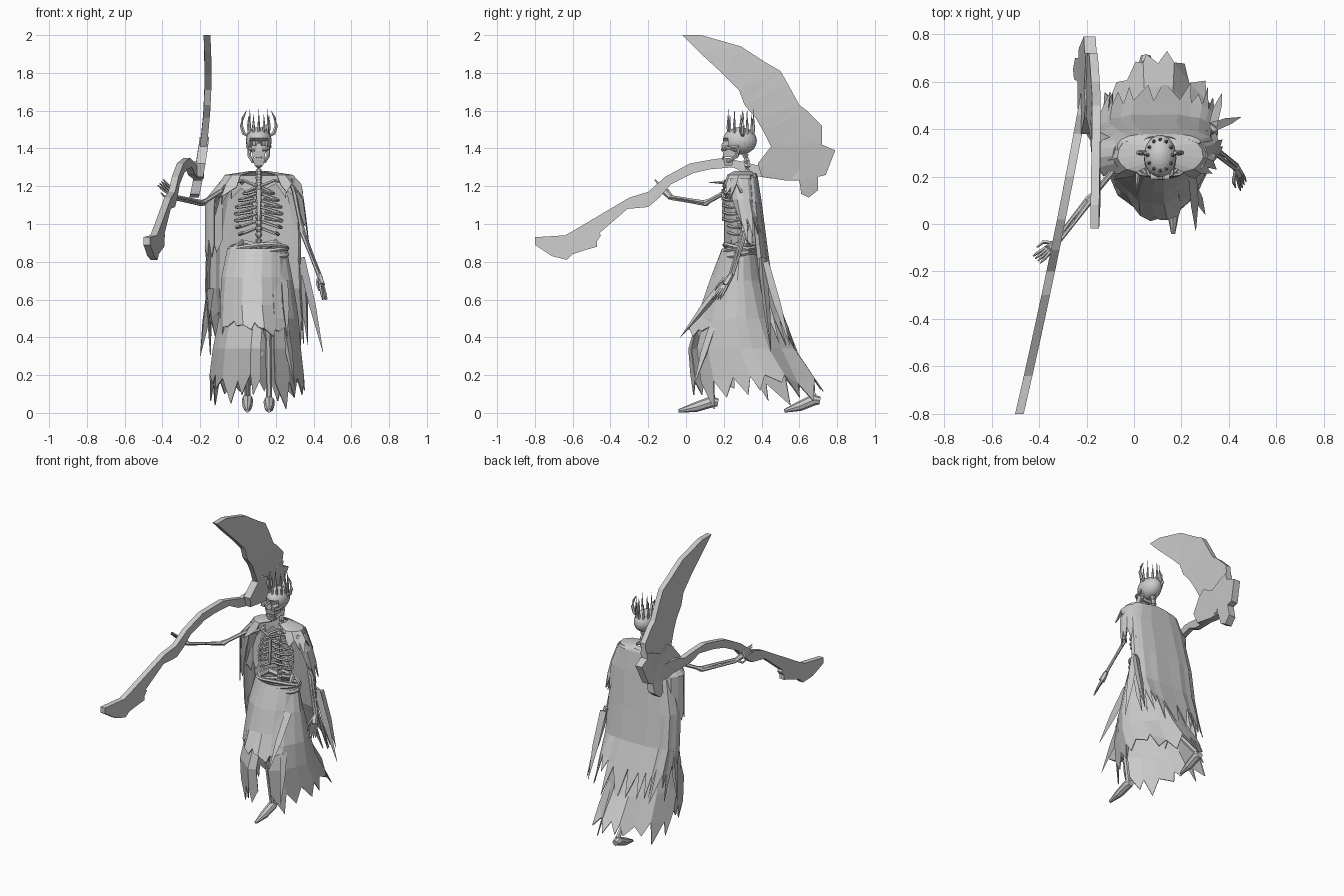
import bpy, bmesh, math, random
from mathutils import Vector

random.seed(4)
cube = bpy.data.objects.get("Cube")
if cube:
    bpy.data.objects.remove(cube, do_unlink=True)

grey = bpy.data.materials.new("plain_grey")
grey.use_nodes = True
grey.diffuse_color = (0.6, 0.6, 0.6, 1)
grey.node_tree.nodes["Principled BSDF"].inputs["Base Color"].default_value = (0.6, 0.6, 0.6, 1)


def P(*c):
    """Point given in hundredths of a unit."""
    return Vector(c) / 100


def finish(name, bm, recalc=True):
    if recalc:
        bmesh.ops.recalc_face_normals(bm, faces=bm.faces)
    mesh = bpy.data.meshes.new(name)
    bm.to_mesh(mesh)
    bm.free()
    mesh.materials.append(grey)
    obj = bpy.data.objects.new(name, mesh)
    bpy.context.collection.objects.link(obj)
    return obj


def tube(name, pts, radii, sides=6):
    """Closed tube along a path; radii in hundredths."""
    bm = bmesh.new()
    rings = []
    for i, p in enumerate(pts):
        d = pts[min(i + 1, len(pts) - 1)] - pts[max(i - 1, 0)]
        q = d.to_track_quat('Z', 'Y')
        r = (radii[i] if isinstance(radii, (list, tuple)) else radii) / 100
        angles = [math.tau * k / sides for k in range(sides)]
        rings.append([bm.verts.new(p + q @ Vector((r * math.cos(a), r * math.sin(a), 0))) for a in angles])
    for a, b in zip(rings, rings[1:]):
        for k in range(sides):
            n = (k + 1) % sides
            bm.faces.new((a[k], a[n], b[n], b[k]))
    bm.faces.new(rings[0][::-1])
    bm.faces.new(rings[-1])
    return finish(name, bm)


def plate(name, outline, x_of, thick):
    """Thick plate from a side outline (y, z), bent sideways by x_of."""
    bm = bmesh.new()
    face = bm.faces.new([bm.verts.new((0, y / 100, z / 100)) for y, z in outline])
    ext = bmesh.ops.extrude_face_region(bm, geom=[face])
    moved = [g for g in ext["geom"] if isinstance(g, bmesh.types.BMVert)]
    bmesh.ops.translate(bm, verts=moved, vec=(thick, 0, 0))
    bmesh.ops.triangulate(bm, faces=bm.faces)
    for v in bm.verts:
        v.co.x += x_of(v.co.y, v.co.z) - thick / 2
    return finish(name, bm)


def block(name, centre, size, taper=1.0):
    """Box narrowed towards its lower end."""
    bm = bmesh.new()
    bmesh.ops.create_cube(bm, size=1)
    for v in bm.verts:
        k = taper if v.co.z < 0 else 1
        v.co = centre + Vector((v.co.x * size.x * k, v.co.y * size.y * k, v.co.z * size.z))
    return finish(name, bm)


def cloth(name, rings, start, end, cols, fold, tips, power=1.0):
    """Draped sheet through elliptical rings (z, cx, cy, rx, ry) with a torn hem."""
    bm = bmesh.new()
    wave = [1 + fold * (random.uniform(0.4, 1) if j % 2 else -random.random()) for j in range(cols + 1)]
    grid = []
    for i, (z, cx, cy, rx, ry) in enumerate(rings):
        row = []
        for j in range(cols + 1):
            a = math.radians(start + (end - start) * j / cols)
            c, s = (math.copysign(abs(f) ** power, f) for f in (math.cos(a), math.sin(a)))
            w = 1 + (wave[j] - 1) * i / (len(rings) - 1)
            drop = random.uniform(-3, 3) if i == len(rings) - 1 else 0
            row.append(bm.verts.new(P(cx + rx * c * w, cy + ry * s * w, z + drop)))
        grid.append(row)
    for a, b in zip(grid, grid[1:]):
        for j in range(cols):
            bm.faces.new((a[j], b[j], b[j + 1], a[j + 1]))
    for j in range(cols):
        u, v = grid[-1][j], grid[-1][j + 1]
        fall = (u.co - grid[-2][j].co).normalized()
        side = random.uniform(0.2, 0.8)
        tip = u.co.lerp(v.co, side) + fall * random.uniform(*tips) / 100
        tip.z = max(tip.z, 0.02)
        bm.faces.new((u, bm.verts.new(tip), v))
    obj = finish(name, bm, False)
    mod = obj.modifiers.new("thickness", 'SOLIDIFY')
    mod.thickness = 0.006
    return obj


# Scythe: gnarled handle, crescent blade and knotted head
def handle_x(y, z):
    return -0.31 + 0.2 * y - 0.02 * y * y


def blade_x(y, z):
    return -0.158 - 0.17 * (1.8 - z) ** 2


plate("scythe_handle", [
    (-80, 93), (-64, 94), (-57, 98), (-30, 114), (-20, 117), (-11, 125), (2, 132), (13, 134), (20, 135),
    (30, 133), (38, 131), (46, 133), (60, 132), (60, 124), (46, 124), (33, 126), (25, 130), (13, 129),
    (4, 127), (-8, 121), (-14, 114), (-20, 109), (-31, 108), (-46, 95), (-45, 94), (-47, 91), (-47, 88),
    (-54, 86), (-60, 84), (-63, 81), (-71, 83), (-80, 89)], handle_x, 0.036)
plate("scythe_blade", [
    (-2, 200), (8, 200), (29, 194), (43, 185), (50, 181), (54, 174), (60, 163), (64, 160), (72, 152),
    (72, 142), (70, 128), (50, 126), (41, 130), (45, 141), (41, 149), (37, 156), (31, 163), (28, 171),
    (20, 179), (7, 191)], blade_x, 0.036)
plate("scythe_head", [
    (72, 146), (72, 142), (79, 139), (74, 126), (70, 125), (70, 118), (65, 114), (61, 116), (60, 123),
    (53, 123), (40, 125), (38, 132), (45, 141), (50, 144), (57, 140), (66, 144)], blade_x, 0.05)

# Skull with sunken eye sockets
bm = bmesh.new()
bmesh.ops.create_uvsphere(bm, u_segments=24, v_segments=16, radius=1)
for v in bm.verts:
    v.co = P(11, 28.5, 144) + Vector((v.co.x * 0.068, v.co.y * 0.09, v.co.z * 0.073))
    for x in (8.2, 13.8):
        gap = (Vector((v.co.x, v.co.z)) - Vector((x / 100, 1.425))).length
        if v.co.y < 0.27 and gap < 0.019:
            v.co.y += 0.04
finish("skull", bm)
block("upper_jaw", P(11, 23, 138.5), P(8, 8, 6), 0.8)
block("nose_bridge", P(11, 20, 141), P(2, 2, 4), 1.4)
block("lower_jaw", P(11, 22.5, 133), P(7, 6, 4), 0.65)
for s in (-1, 1):
    tube("cheekbone", [P(11 + s * 2, 19.5, 139), P(11 + s * 5, 21, 140), P(11 + s * 6, 28, 141)], 0.9)
    tube("jaw_hinge", [P(11 + s * 3, 22, 133), P(11 + s * 5, 27, 136), P(11 + s * 5, 28, 141)], 1)
    tube("crown_horn", [P(11 + s * x, 30, z) for x, z in ((6, 147), (8, 148), (9.2, 152), (8.5, 156), (6.5, 160))],
         [1, 1.1, 1, 0.8, 0.1])
    for k in range(3):
        block("tooth", P(11 + s * (0.6 + k * 1.1), 19.6 + k * 0.3, 135), P(0.8, 0.8, 2), 0.8)

# Crown of thin spikes
for k in range(12):
    a = math.tau * k / 12
    c, s = math.cos(a), math.sin(a)
    top = 161 if k % 2 else 158
    tube("crown_spike", [P(11 + 5 * c, 29 + 6.5 * s, 147), P(11 + 5.6 * c, 29 + 6.8 * s, 152),
                         P(11 + 5.4 * c, 29 + 6.6 * s, top)], [0.9, 0.7, 0.1], 5)

# Spine with bumps for vertebrae
spine = []
for k in range(37):
    t = k / 36
    spine.append(P(11, 31 + 2 * math.sin(t * 9) - 3 * t, 138 - 54 * t))
tube("spine", spine, [1.9 if k % 2 else 1.3 for k in range(37)])

# Rib cage, collarbones, breastbone and hips
for s in (-1, 1):
    for k in range(7):
        z = 120 - 3.6 * k
        wide = (8, 10.5, 12, 12.5, 12.5, 12, 10.5)[k]
        reach = 165 if k < 5 else 125
        path = []
        for t in range(9):
            a = math.radians(90 - reach * t / 8)
            path.append(P(11 + s * wide * math.cos(a), 26 + 6.5 * math.sin(a), z - 4 * math.sin(t / 8 * 2.4)))
        tube("rib", path, 0.8, 5)
    tube("collarbone", [P(11 + s, 20, 120), P(11 + s * 8, 21, 123), P(11 + s * 16, 27, 122)], [0.9, 0.8, 1.2])
    tube("hip_bone", [P(11, 33, 88), P(11 + s * 9, 31, 90), P(11 + s * 12, 25, 88), P(11 + s * 5, 21, 83)], [2, 2, 1.6, 1.5])
block("breastbone", P(11, 19.5, 110), P(2.6, 1.4, 17), 0.5)

# Twisted waist wraps
for k in range(3):
    path = [P(11 + 15 * math.cos(a), 29 + 8.5 * math.sin(a), 84 + 2 * k + 1.2 * math.sin(a * 2 + k * 2))
            for a in (math.tau * t / 16 for t in range(17))]
    tube("waist_wrap", path, 1.3)

# Skirt, front panels and cape
cloth("skirt", [(86, 11, 29, 15, 9), (70, 11, 28, 18, 14), (50, 11, 28, 21, 22), (34, 10, 30, 23, 28.5),
                (18, 10, 36, 24.5, 33)], -62, 278, 18, 0.05, (4, 18), 1.2)
cloth("front_panel", [(87, 10, 29, 16, 10), (72, 9, 28, 18, 15), (57, 9, 28, 19, 20), (46, 10, 28, 20, 26)],
      190, 340, 8, 0.05, (1, 9), 1.15)
cloth("cape", [(127, 11, 31, 8, 6), (125, 11, 31, 18, 7), (112, 11, 31, 23, 9), (88, 9, 32, 25.5, 11),
               (66, 9, 34, 26, 12), (52, 10, 36, 26, 16)], 18, 188, 14, 0.04, (8, 24), 0.65)
cloth("shoulder_mantle", [(128, 11, 30, 5, 5), (126, 11, 29, 18, 8), (119, 11, 28, 22, 9)],
      -62, 242, 16, 0.03, (2, 9), 0.8)
cloth("left_sleeve", [(124, 22, 29, 9, 8), (113, 24, 30, 11, 8), (104, 25, 32, 11.5, 7)],
      -45, 75, 5, 0.05, (4, 13))
cloth("right_drape", [(123, 0, 29, 9, 8), (113, -4, 28, 13, 10), (90, -4, 28, 13, 10)],
      110, 230, 5, 0.05, (5, 14))
for start, end in ((P(33, 40, 82), P(45, 45, 32)), (P(34, 42, 80), P(37, 55, 36)),
                   (P(-15, 36, 66), P(-20, 38, 30)), (P(24, 21, 70), P(26, -3, 40)), (P(24, 16, 50), P(30, 4, 14))):
    tube("cloth_strip", [start, start.lerp(end, 0.5), end], [2.4, 2.2, 0.1], 3)
tube("collar_spike", [P(2, 25, 122), P(1, 12, 122)], [1.5, 0.1], 4)


# Arms and hands
def arm(name, shoulder, elbow, wrist, fingertip, spread):
    tube(name + "_upper_arm", [shoulder, shoulder.lerp(elbow, 0.15), shoulder.lerp(elbow, 0.85), elbow], [2, 1.3, 1.2, 1.9])
    for k in (-1, 1):
        off = spread * k * 0.5
        tube(name + "_forearm", [elbow + off, elbow.lerp(wrist, 0.5) + off * 1.4, wrist + off], [1.2, 0.8, 1])
    palm = wrist.lerp(fingertip, 0.4)
    tube(name + "_palm", [wrist, palm], [1.5, 2])
    for k in range(4):
        off = spread * (k - 1.5)
        tube(name + "_finger", [palm + off * 0.7, palm.lerp(fingertip, 0.6) + off, fingertip + off * 1.1], [0.8, 0.7, 0.3], 5)
    tube(name + "_thumb", [wrist, wrist.lerp(palm, 0.8) - spread * 3, palm.lerp(fingertip, 0.4) - spread * 3], [0.9, 0.8, 0.3], 5)


arm("left", P(29, 29, 121), P(34, 31, 96), P(43, 24, 73), P(46, 16, 60), P(0.7, 1.2, 0))
arm("right", P(-5, 27, 120), P(-19, 10, 111), P(-33, -8, 114), P(-41, -15, 122), P(0.9, -0.9, 0.9))

# Legs in mid stride, with pointed feet
for name, hip, knee, ankle, toe in (
        ("left", P(17, 28, 85), P(16, 8, 44), P(16.5, 14, 8), P(16.5, -4, 1)),
        ("right", P(5, 28, 85), P(5, 36, 46), P(5, 68, 9), P(5, 52, 1))):
    tube(name + "_thigh", [hip, hip.lerp(knee, 0.15), hip.lerp(knee, 0.85), knee], [2.5, 1.6, 1.6, 3])
    tube(name + "_shin", [knee, knee.lerp(ankle, 0.15), ankle], [3, 1.6, 1.6])
    middle = ankle.lerp(toe, 0.5) - P(0, 0, 1.5)
    tube(name + "_foot", [ankle + P(0, 3, -2.5), ankle + P(0, 0, -2), middle, toe], [2, 3, 2.6, 0.9], 8)
